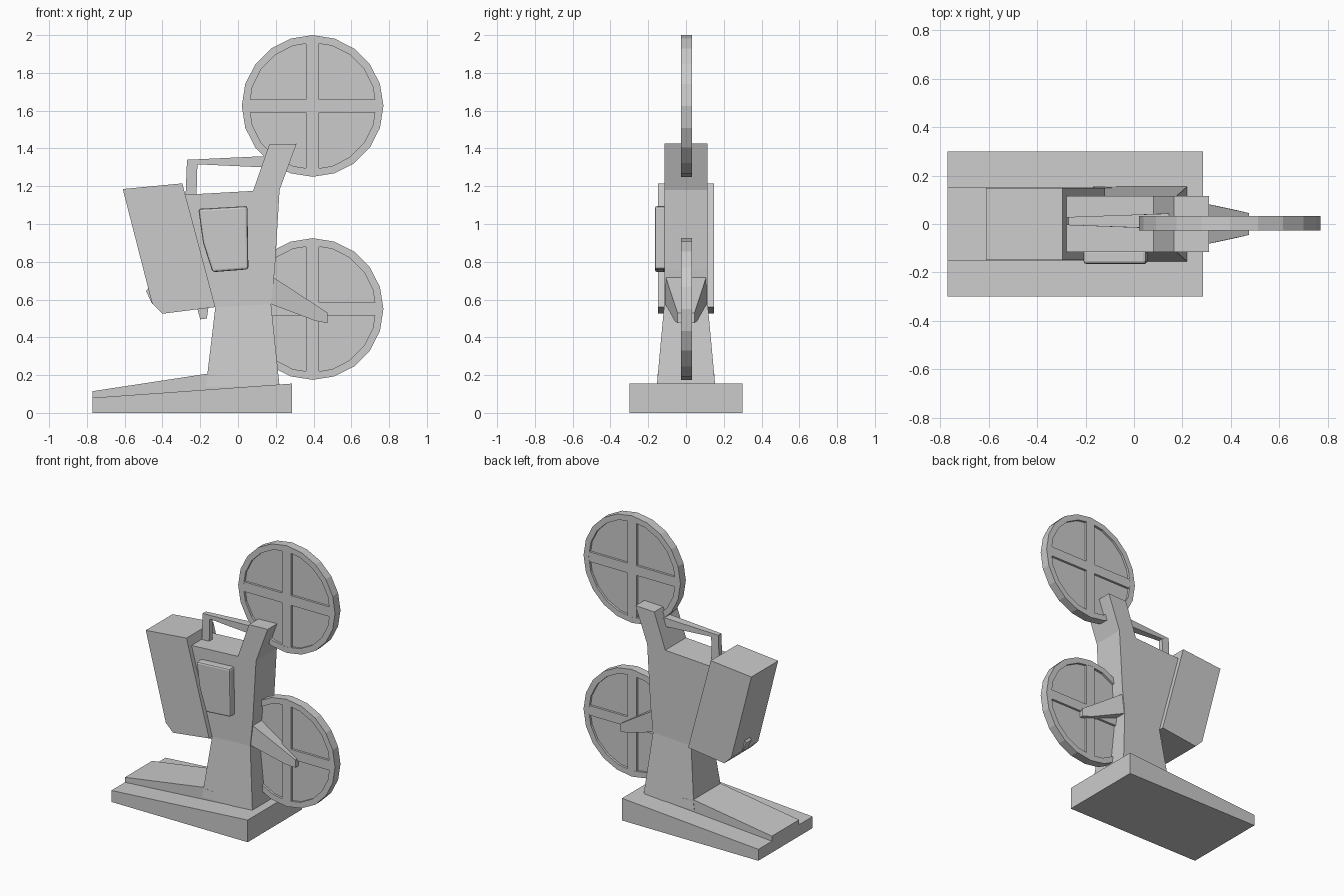
import bpy, bmesh, math

if "Cube" in bpy.data.objects:
    bpy.data.objects.remove(bpy.data.objects["Cube"])


def finish(name, bm, bevel=0.0):
    bmesh.ops.recalc_face_normals(bm, faces=bm.faces)
    mesh = bpy.data.meshes.new(name)
    bm.to_mesh(mesh)
    bm.free()
    obj = bpy.data.objects.new(name, mesh)
    bpy.context.collection.objects.link(obj)
    if bevel:
        mod = obj.modifiers.new("soft_edges", 'BEVEL')
        mod.width = bevel
        mod.segments = 2
    return obj


def prism(name, profile, width, y=0.0, bevel=0.0):
    """Extrude an (x, z) profile along y; width is one half-width or one per point."""
    bm = bmesh.new()
    widths = width if isinstance(width, (list, tuple)) else [width] * len(profile)
    a = [bm.verts.new((x, y - w, z)) for (x, z), w in zip(profile, widths)]
    b = [bm.verts.new((x, y + w, z)) for (x, z), w in zip(profile, widths)]
    bm.faces.new(a)
    bm.faces.new(b[::-1])
    n = len(profile)
    for i in range(n):
        j = (i + 1) % n
        bm.faces.new((a[i], b[i], b[j], a[j]))
    return finish(name, bm, bevel)


def reel(name, cx, cz, y=0.003):
    """Film reel: rim ring, thin recessed web and a four-spoke cross."""
    seg, ro, ri, half, web = 20, 0.375, 0.335, 0.03, 0.014
    bm = bmesh.new()
    rings = []
    for r, h in ((ro, -half), (ro, half), (ri, half), (ri, web)):
        rings.append([bm.verts.new((cx + r * math.sin(i * math.tau / seg), y + h,
                                    cz + r * math.cos(i * math.tau / seg)))
                      for i in range(seg)])
    for r, h in ((ri, -web), (ri, -half)):
        rings.append([bm.verts.new((cx + r * math.sin(i * math.tau / seg), y + h,
                                    cz + r * math.cos(i * math.tau / seg)))
                      for i in range(seg)])
    for p, q in ((0, 1), (1, 2), (2, 3), (4, 5), (5, 0)):
        for i in range(seg):
            j = (i + 1) % seg
            bm.faces.new((rings[p][i], rings[p][j], rings[q][j], rings[q][i]))
    bm.faces.new(rings[3])
    bm.faces.new(rings[4])
    finish(name, bm)
    s, l = 0.034, 0.34
    for label, dx, dz in (("upright", s, l), ("level", l, s)):
        prism(f"{name}_{label}_spoke",
              [(cx - dx, cz - dz), (cx + dx, cz - dz), (cx + dx, cz + dz), (cx - dx, cz + dz)],
              half - 0.0005, y)


# Sloping base with raised centre ridge
prism("base", [(-0.77, 0), (0.285, 0), (0.285, 0.155), (-0.77, 0.08)], 0.30)
prism("base_ridge", [(-0.77, 0.06), (0.21, 0.13), (0.2, 0.16), (-0.165, 0.207), (-0.77, 0.115)], 0.15)

# Flared column and main body with leaning neck
prism("column", [(-0.17, 0.14), (0.22, 0.14), (0.175, 0.575), (-0.12, 0.56)],
      [0.155, 0.155, 0.115, 0.115])
prism("body", [(-0.12, 0.56), (0.175, 0.575), (0.195, 0.76), (0.22, 1.18), (0.31, 1.425),
               (0.165, 1.42), (0.08, 1.175), (-0.28, 1.155)], 0.115)

# Lamp housing with latch and lower stub
prism("lamp_housing", [(-0.61, 1.185), (-0.295, 1.215), (-0.12, 0.56), (-0.40, 0.525), (-0.455, 0.58)],
      0.148)
prism("housing_latch", [(-0.47, 0.665), (-0.487, 0.645), (-0.455, 0.578), (-0.40, 0.56), (-0.42, 0.65)], 0.03)
prism("lower_stub", [(-0.22, 0.57), (-0.20, 0.495), (-0.165, 0.50), (-0.155, 0.57)], 0.035)

# Gate door on the front side
prism("gate_door", [(-0.21, 1.08), (0.05, 1.095), (0.055, 0.76), (-0.135, 0.745), (-0.185, 0.90)],
      0.03, -0.135, 0.012)

# Carrying handle
prism("handle_post", [(-0.278, 1.14), (-0.22, 1.14), (-0.215, 1.316), (-0.27, 1.34)],
      0.017, 0.012)
prism("handle_grip", [(-0.27, 1.34), (-0.215, 1.316), (0.135, 1.30), (0.16, 1.36)],
      [0.017, 0.018, 0.032, 0.032], 0.012)

# Tapered arm carrying the lower reel
prism("reel_arm", [(0.15, 0.585), (0.41, 0.487), (0.475, 0.475), (0.475, 0.53), (0.15, 0.742)],
      [0.115, 0.06, 0.045, 0.045, 0.115])

# Upper and lower film reels
reel("upper_reel", 0.395, 1.625)
reel("lower_reel", 0.395, 0.55)
